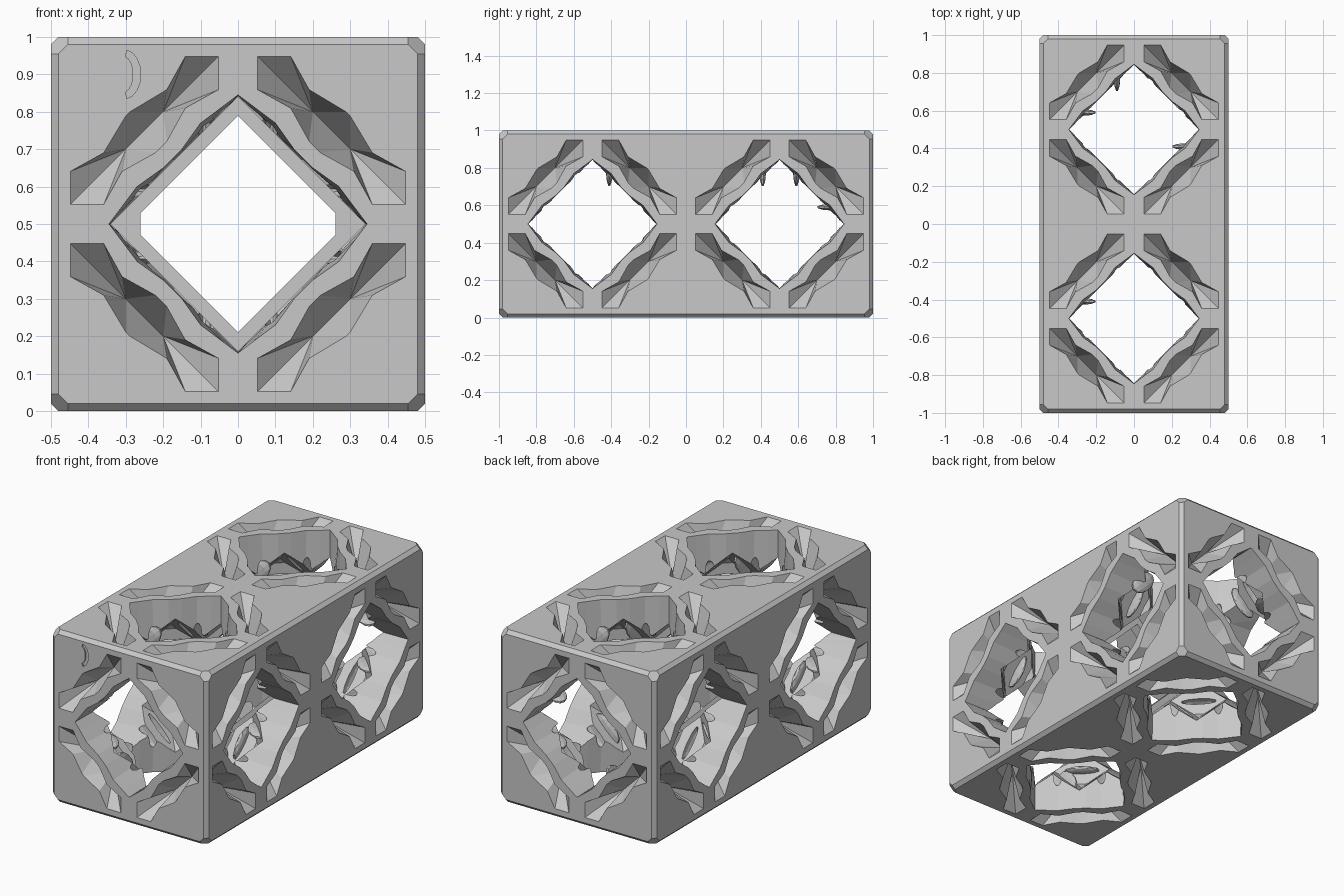
import bpy, bmesh
from math import sin, cos, radians, sqrt
from itertools import product
from mathutils import Vector, Matrix

if "Cube" in bpy.data.objects:
    bpy.data.objects.remove(bpy.data.objects["Cube"])

CENTRES = [Vector((0, s * 0.5, 0.5)) for s in (-1, 1)]
PANEL = 0.56      # inner edge panels: |a| + |b| = PANEL
OCTA = 0.82       # inner corner panels: |a| + |b| + |c| = OCTA
HOLE = 0.34       # half diagonal of the diamond openings

grey = bpy.data.materials.new("plain grey")
grey.use_nodes = True
grey.diffuse_color = (0.58, 0.58, 0.58, 1)
grey.node_tree.nodes["Principled BSDF"].inputs["Base Color"].default_value = grey.diffuse_color


def make_object(name, bm):
    bmesh.ops.recalc_face_normals(bm, faces=bm.faces[:])
    mesh = bpy.data.meshes.new(name)
    bm.to_mesh(mesh)
    bm.free()
    obj = bpy.data.objects.new(name, mesh)
    bpy.context.collection.objects.link(obj)
    mesh.materials.append(grey)
    return obj


def clip(bm, point, normal):
    bmesh.ops.bisect_plane(bm, geom=bm.verts[:] + bm.edges[:] + bm.faces[:], dist=1e-6,
                           plane_co=point, plane_no=normal, clear_outer=True)
    bmesh.ops.holes_fill(bm, edges=[e for e in bm.edges if e.is_boundary], sides=0)


def clipped_box(half, pair_cut, triple_cut):
    """Box with every edge and corner sliced by a plane at the given inset."""
    bm = bmesh.new()
    bmesh.ops.create_cube(bm, size=2, matrix=Matrix.Diagonal((*half, 1)))
    for signs in product((-1, 0, 1), repeat=3):
        count = sum(map(abs, signs))
        if count < 2:
            continue
        normal = Vector(signs)
        reach = sum(h * abs(s) for h, s in zip(half, signs))
        inset = pair_cut if count == 2 else triple_cut
        clip(bm, normal * (reach - inset) / normal.length_squared, normal)
    return bm


def add_loft(bm, ring_a, ring_b, matrix):
    a = [bm.verts.new(matrix @ Vector(p)) for p in ring_a]
    b = [bm.verts.new(matrix @ Vector(p)) for p in ring_b]
    for i in range(len(a)):
        j = (i + 1) % len(a)
        bm.faces.new((a[i], a[j], b[j], b[i]))
    bm.faces.new(a)
    bm.faces.new(b)


def add_trough(bm, ring, tips, matrix):
    """Close an outline down to a crease between two tips, split where x = y."""
    base = [bm.verts.new(matrix @ Vector(p)) for p in ring]
    low = [bm.verts.new(matrix @ Vector(p)) for p in tips]
    side = [int(p[0] > p[1]) for p in ring]
    for i in range(len(base)):
        j = (i + 1) % len(base)
        if side[i] == side[j]:
            bm.faces.new((base[i], base[j], low[side[i]]))
        else:
            bm.faces.new((base[i], base[j], low[side[j]], low[side[i]]))
    bm.faces.new(base)


def face_matrix(centre, direction):
    turn = Vector(direction).to_track_quat('Z', 'Y').to_matrix().to_4x4()
    return Matrix.Translation(centre) @ turn


def quarter_ring(points):
    """Repeat a quarter outline around the centre."""
    ring = []
    for k in range(4):
        turn = Matrix.Rotation(radians(90 * k), 2)
        ring += [turn @ Vector(p) for p in points]
    return ring


def carve(target, bm, name):
    cutter = make_object(name, bm)
    cutter.hide_render = True
    mod = target.modifiers.new(name, 'BOOLEAN')
    mod.operation = 'DIFFERENCE'
    mod.solver = 'EXACT'
    mod.use_self = True
    mod.object = cutter
    bpy.context.view_layer.objects.active = target
    bpy.ops.object.modifier_apply(modifier=name)
    bpy.data.objects.remove(cutter)


# Chamfered double block
bm = clipped_box((0.5, 1.0, 0.5), 0.02, 0.065)
bmesh.ops.translate(bm, verts=bm.verts[:], vec=(0, 0, 0.5))
block = make_object("lattice_block", bm)

# Faceted cavity in each half
core = 0.47
for c in CENTRES:
    bm = clipped_box((core,) * 3, 2 * core - PANEL, 3 * core - OCTA)
    bmesh.ops.translate(bm, verts=bm.verts[:], vec=c)
    carve(block, bm, "cavity")

# Diamond openings with a wavy rim, one axis at a time
wave = [(0.345, 0), (0.315, 0.04), (0.27, 0.10), (0.20, 0.15),
        (0.15, 0.20), (0.10, 0.27), (0.04, 0.315)]
rim = quarter_ring(wave)
diamond = [p * HOLE / (abs(p.x) + abs(p.y)) for p in rim]


def ring_at(ring, height):
    return [(p.x, p.y, height) for p in ring]


faces = []
for axis in range(3):
    bm = bmesh.new()
    for c, s in product(CENTRES, (-1, 1)):
        direction = [0, 0, 0]
        direction[axis] = s
        m = face_matrix(c, direction)
        inner = axis == 1 and s * c.y < 0
        if inner:
            add_loft(bm, ring_at(diamond, 0.47), ring_at(diamond, 0.2), m)
        else:
            add_loft(bm, ring_at(rim, 0.504), ring_at(diamond, 0.2), m)
            faces.append(m)
    carve(block, bm, "opening")

# Smaller hole through the middle wall, with blunt side corners
bm = bmesh.new()
window = [(0, 0.29), (-0.26, 0.03), (-0.26, -0.03), (0, -0.29), (0.26, -0.03), (0.26, 0.03)]
add_loft(bm, [(x, -0.06, z + 0.5) for x, z in window],
         [(x, 0.06, z + 0.5) for x, z in window], Matrix())
carve(block, bm, "middle_hole")

# Wavy creased grooves, four around each opening
half_inner = [(0.05, 0.36), (0.14, 0.31), (0.19, 0.22)]
half_outer = [(0.29, 0.30), (0.19, 0.36), (0.14, 0.45), (0.05, 0.45)]
groove = (half_inner + [(y, x) for x, y in reversed(half_inner)]
          + [(y, x) for x, y in reversed(half_outer)] + half_outer)
crease = [(0.20, 0.30, 0.35), (0.30, 0.20, 0.35)]
bm = bmesh.new()
for m, k in product(faces, range(4)):
    turn = m @ Matrix.Rotation(radians(90 * k), 4, 'Z')
    add_trough(bm, [(x, y, 0.502) for x, y in groove], crease, turn)
carve(block, bm, "grooves")

# Lens-shaped slots across the inner edge panels
bm = bmesh.new()
for c, axis, s, t in product(CENTRES, range(3), (-1, 1), (-1, 1)):
    along, normal = Vector((0, 0, 0)), Vector((0, 0, 0))
    along[axis] = 1
    normal[(axis + 1) % 3], normal[(axis + 2) % 3] = s, t
    normal.normalize()
    frame = Matrix((along.cross(normal), along, -normal)).transposed().to_4x4()
    for i in range(-2, 3):
        place = Matrix.Translation(c + normal * PANEL / sqrt(2) + along * i * 0.09)
        bmesh.ops.create_uvsphere(bm, u_segments=10, v_segments=6, radius=1,
                                  matrix=place @ frame @ Matrix.Diagonal((0.1, 0.018, 0.05, 1)))
carve(block, bm, "slots")

# Shallow crescent mark on the front
bm = bmesh.new()
angles = [radians(a) for a in range(-80, 81, 20)]
arc = [(-0.305 + 0.045 * cos(a), 0.9 + 0.066 * sin(a)) for a in angles]
arc += [(-0.305 + 0.025 * cos(a), 0.9 + 0.048 * sin(a)) for a in reversed(angles)]
add_loft(bm, [(x, -1.01, z) for x, z in arc], [(x, -0.992, z) for x, z in arc], Matrix())
carve(block, bm, "crescent")
